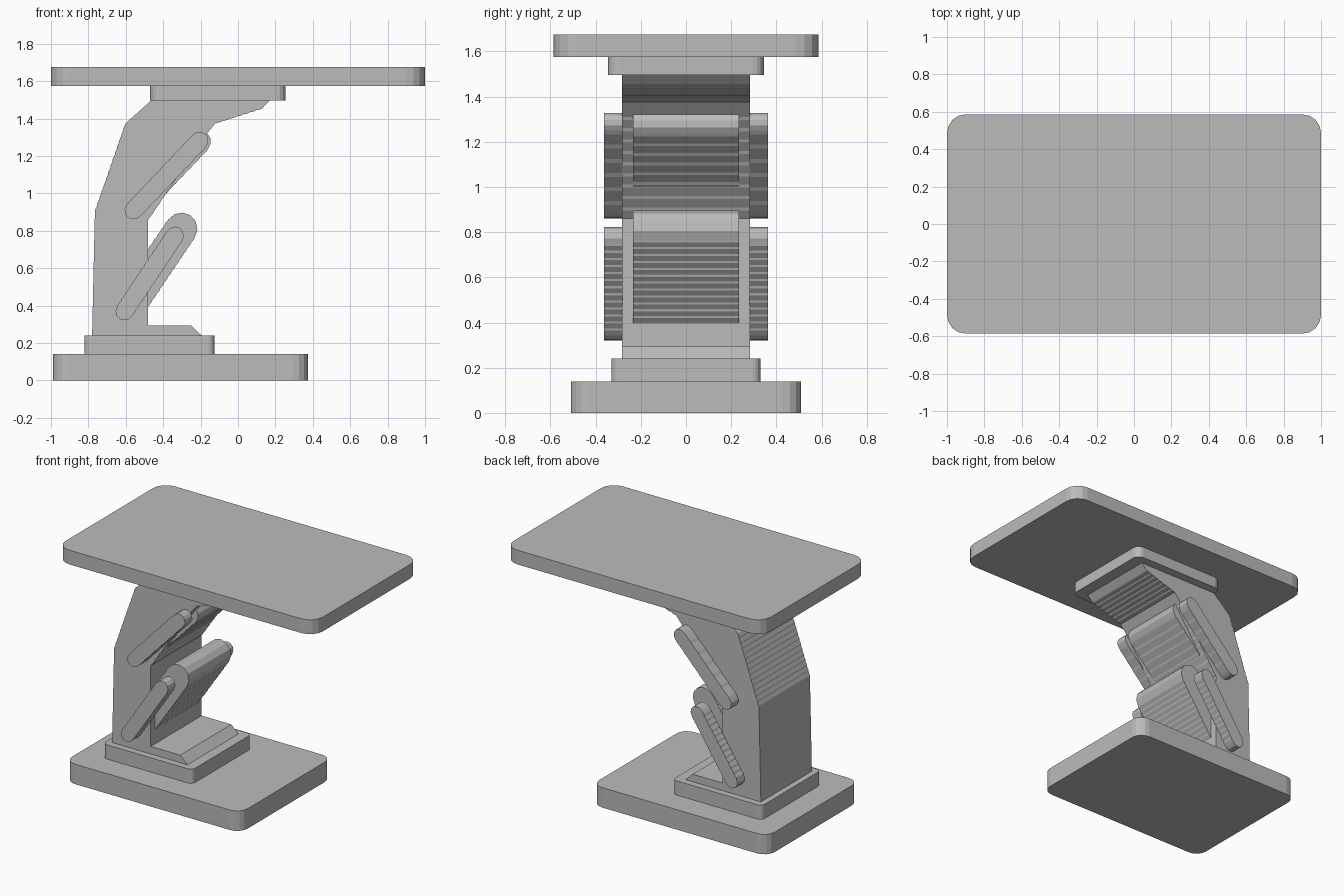
import bpy
import bmesh
from math import cos, sin, pi, atan2
from mathutils import Vector

cube = bpy.data.objects.get("Cube")
if cube:
    bpy.data.objects.remove(cube, do_unlink=True)

grey = bpy.data.materials.new("plain grey")
grey.use_nodes = True
colour = (0.5, 0.5, 0.5, 1)
grey.diffuse_color = colour
grey.node_tree.nodes["Principled BSDF"].inputs["Base Color"].default_value = colour


def finish(name, bm):
    bmesh.ops.recalc_face_normals(bm, faces=bm.faces)
    mesh = bpy.data.meshes.new(name)
    bm.to_mesh(mesh)
    bm.free()
    mesh.materials.append(grey)
    obj = bpy.data.objects.new(name, mesh)
    bpy.context.collection.objects.link(obj)
    return obj


def prism(name, outline, y0, y1):
    """Extrude an outline in the x-z plane from y0 to y1."""
    bm = bmesh.new()
    face = bm.faces.new([bm.verts.new((x, y0, z)) for x, z in outline])
    moved = bmesh.ops.extrude_face_region(bm, geom=[face])["geom"]
    verts = [v for v in moved if isinstance(v, bmesh.types.BMVert)]
    bmesh.ops.translate(bm, verts=verts, vec=(0, y1 - y0, 0))
    return finish(name, bm)


def slab(name, x0, x1, depth, z0, z1, radius):
    """Flat plate with rounded vertical corners."""
    outline = []
    corners = [(x1, 1, 0), (x0, 1, 1), (x0, -1, 2), (x1, -1, 3)]
    for x, side, quarter in corners:
        cx = x - radius if x == x1 else x + radius
        cy = side * (depth - radius)
        for i in range(5):
            a = (quarter + i / 4) * pi / 2
            outline.append((cx + radius * cos(a), cy + radius * sin(a)))
    bm = bmesh.new()
    face = bm.faces.new([bm.verts.new((x, y, z0)) for x, y in outline])
    moved = bmesh.ops.extrude_face_region(bm, geom=[face])["geom"]
    verts = [v for v in moved if isinstance(v, bmesh.types.BMVert)]
    bmesh.ops.translate(bm, verts=verts, vec=(0, 0, z1 - z0))
    return finish(name, bm)


def ridged(a, b, steps, height=0.005):
    """Points from a up to b, with small regular ridges to the right."""
    a, b = Vector(a), Vector(b)
    d = b - a
    out = Vector((d.y, -d.x)).normalized() * height
    points = [a]
    for i in range(steps):
        points.append(a + d * ((i + 0.75) / steps) + out)
        points.append(a + d * ((i + 1) / steps))
    return points


def capsule(low, high, radius, steps):
    """Long bar with round ends and ridged long edges."""
    low, high = Vector(low), Vector(high)
    d = high - low
    angle = atan2(d.y, d.x)
    side = Vector((d.y, -d.x)).normalized() * radius
    points = ridged(low + side, high + side, steps, 0.003)
    for centre, start in ((high, angle - pi / 2), (low, angle + pi / 2)):
        if centre == low:
            points += ridged(high - side, low - side, steps, 0.003)
        for i in range(1, 6):
            a = start + pi * i / 6
            points.append(centre + Vector((cos(a), sin(a))) * radius)
    return points


# Stacked plates at the bottom and top
slab("base_plate", -0.99, 0.375, 0.51, 0, 0.14, 0.08)
slab("plinth", -0.82, -0.125, 0.33, 0.14, 0.24, 0.035)
slab("mounting_plate", -0.47, 0.255, 0.345, 1.495, 1.575, 0.05)
slab("tabletop", -1, 1, 0.586, 1.575, 1.675, 0.1)

# Bent column with its foot and flared head
column = [(-0.78, 0.24), (-0.195, 0.24), (-0.25, 0.293), (-0.48, 0.293)]
column += ridged((-0.48, 0.86), (-0.175, 1.31), 9, 0.003)
column += ridged((-0.12, 1.375), (0.13, 1.455), 7, 0.003)
column += [(0.17, 1.496), (-0.465, 1.496)]
column += ridged((-0.6, 1.375), (-0.765, 0.9), 14, 0.003)
column += [(-0.772, 0.6)]
prism("column", column, -0.283, 0.283)

# Thick bars held between the side arms
prism("upper_bar", capsule((-0.53, 0.935), (-0.205, 1.277), 0.06, 8), -0.235, 0.235)
prism("lower_bar", capsule((-0.57, 0.415), (-0.302, 0.812), 0.085, 13), -0.235, 0.235)

# Slim arms on both sides of the column
upper_arm = capsule((-0.56, 0.907), (-0.205, 1.282), 0.047, 6)
lower_arm = capsule((-0.608, 0.368), (-0.337, 0.775), 0.047, 13)
for side, name in ((-1, "right"), (1, "left")):
    prism("upper_arm_" + name, upper_arm, side * 0.28, side * 0.363)
    prism("lower_arm_" + name, lower_arm, side * 0.28, side * 0.363)
